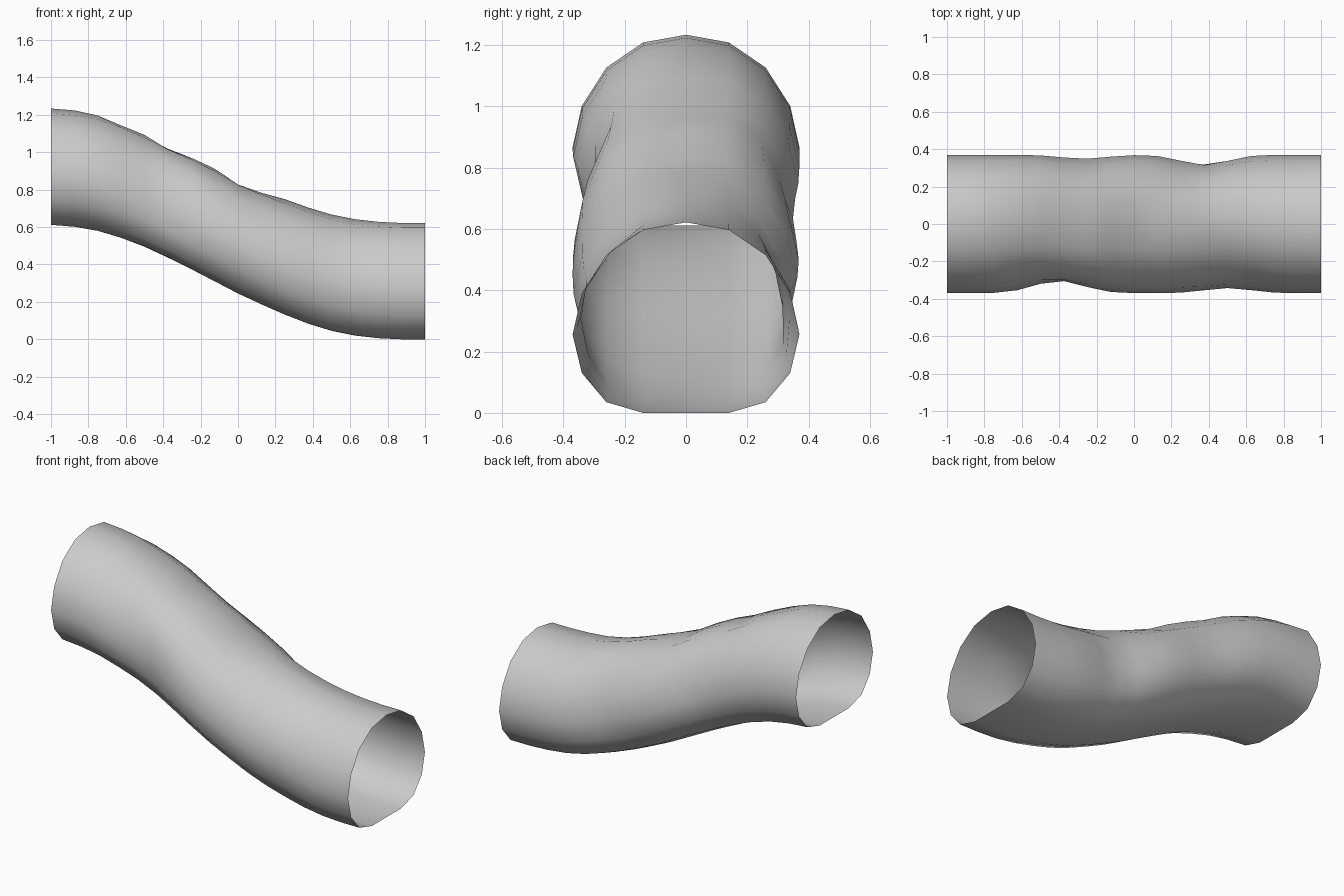
import bpy, bmesh, math
from mathutils import Vector

if "Cube" in bpy.data.objects:
    bpy.data.objects.remove(bpy.data.objects["Cube"])

# Half cross-section (y, height above the pipe's underside), bottom to top
half = [(0.14, 0.0), (0.26, 0.035), (0.34, 0.13), (0.37, 0.255),
        (0.34, 0.39), (0.26, 0.515), (0.14, 0.597)]
ring = half + [(0, 0.622)] + [(-y, z) for y, z in reversed(half)]

# Height of the underside at evenly spaced stations along x
base = [0.612, 0.602, 0.58, 0.543, 0.495, 0.437, 0.375, 0.31, 0.245,
        0.187, 0.132, 0.083, 0.045, 0.02, 0.006, 0.0, 0.0]

# Dents: x, y, height in section, depth, radius
dents = [(-0.40, -0.37, 0.25, 0.065, 0.13),
         (-0.50, -0.28, 0.48, 0.03, 0.11),
         (-0.27, 0.34, 0.37, 0.035, 0.12),
         (-0.36, 0.0, 0.62, 0.045, 0.10),
         (-0.62, 0.0, 0.62, 0.02, 0.08),
         (0.02, 0.0, 0.62, 0.04, 0.11),
         (0.38, 0.36, 0.28, 0.055, 0.12),
         (0.30, 0.28, 0.48, 0.03, 0.11),
         (0.50, -0.36, 0.20, 0.03, 0.12),
         (0.58, -0.28, 0.48, 0.02, 0.10)]


def pipe_point(x, y, h, z0):
    inward = Vector((-y, 0.31 - h)).normalized()
    push = sum(d * math.exp(-((x - dx)**2 + (y - dy)**2 + (h - dh)**2) / (2 * r * r))
               for dx, dy, dh, d, r in dents)
    push *= min(1, (1 - abs(x)) * 4)
    return x, y + inward.x * push, z0 + h + inward.y * push


# Open-ended dented pipe, lofted from vertical rings
bm = bmesh.new()
rows = []
for i, z0 in enumerate(base):
    x = -1 + i * 0.125
    rows.append([bm.verts.new(pipe_point(x, y, h, z0)) for y, h in ring])
n = len(ring)
for a, b in zip(rows, rows[1:]):
    for j in range(n):
        k = (j + 1) % n
        bm.faces.new((a[j], a[k], b[k], b[j]))
for f in bm.faces:
    f.smooth = True
bmesh.ops.recalc_face_normals(bm, faces=bm.faces)
# Make sure the surface faces outwards
f = max(bm.faces, key=lambda f: f.calc_center_median().z)
if f.normal.z < 0:
    bmesh.ops.reverse_faces(bm, faces=bm.faces)
mesh = bpy.data.meshes.new("dented_pipe")
bm.to_mesh(mesh)
bm.free()
bpy.context.collection.objects.link(bpy.data.objects.new("dented_pipe", mesh))
